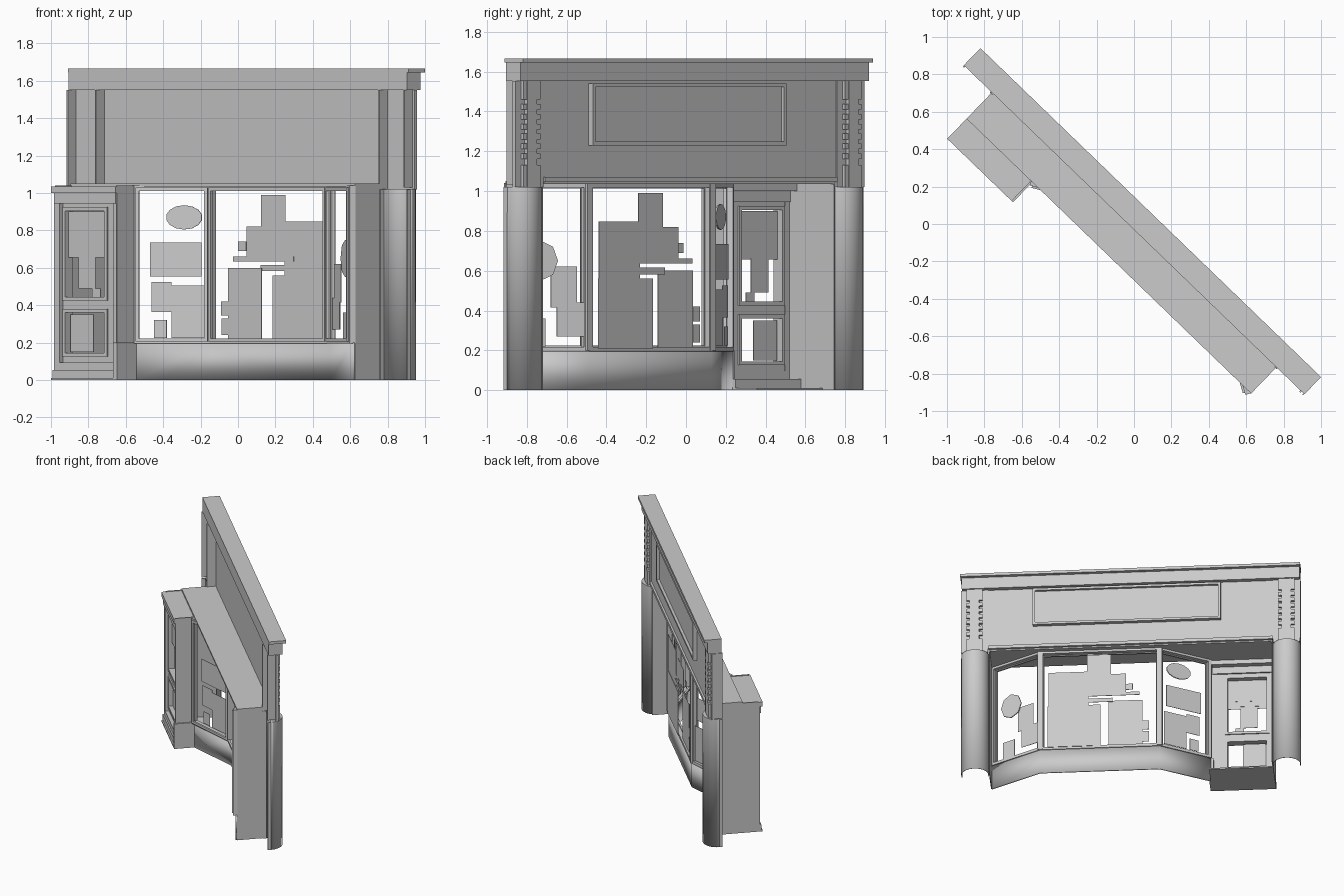
import bpy, bmesh, math
from mathutils import Matrix, Vector

cube = bpy.data.objects.get("Cube")
if cube:
    bpy.data.objects.remove(cube, do_unlink=True)

# One plain grey for the whole shopfront
grey = bpy.data.materials.new("plain_grey")
grey.use_nodes = True
colour = (.6, .6, .6, 1)
grey.diffuse_color = colour
grey.node_tree.nodes["Principled BSDF"].inputs["Base Color"].default_value = colour

# The facade stands diagonally: local x runs along it, local y points to the street
FACADE = Matrix.Rotation(math.radians(-44), 4, 'Z')


def finish(name, bm, place=None):
    mesh = bpy.data.meshes.new(name)
    bmesh.ops.recalc_face_normals(bm, faces=bm.faces)
    bm.to_mesh(mesh)
    bm.free()
    mesh.materials.append(grey)
    obj = bpy.data.objects.new(name, mesh)
    bpy.context.collection.objects.link(obj)
    obj.matrix_world = FACADE @ place if place else FACADE
    return obj


def boxes(name, items, place=None):
    """Each item is x0, x1, y0, y1, z0, z1."""
    bm = bmesh.new()
    for x0, x1, y0, y1, z0, z1 in items:
        mid = Vector((x0 + x1, y0 + y1, z0 + z1)) / 2
        size = Matrix.Diagonal((x1 - x0, y1 - y0, z1 - z0, 1))
        bmesh.ops.create_cube(bm, size=1, matrix=Matrix.Translation(mid) @ size)
    return finish(name, bm, place)


def ring(x0, x1, z0, z1, w, y0, y1):
    """Four bars around a rectangular opening."""
    return [(x0, x0 + w, y0, y1, z0, z1), (x1 - w, x1, y0, y1, z0, z1),
            (x0 + w, x1 - w, y0, y1, z0, z0 + w), (x0 + w, x1 - w, y0, y1, z1 - w, z1)]


def strip(name, points, z0, z1, thick, cap=False):
    """Smooth upright wall following a plan polyline."""
    bm = bmesh.new()
    low = [bm.verts.new((x, y, z0)) for x, y in points]
    high = [bm.verts.new((x, y, z1)) for x, y in points]
    for i in range(len(points) - 1):
        bm.faces.new((low[i], low[i + 1], high[i + 1], high[i]))
    if cap:
        bm.faces.new(high)
    obj = finish(name, bm)
    solid = obj.modifiers.new("thickness", 'SOLIDIFY')
    solid.thickness = thick
    solid.offset = 0
    bpy.ops.object.select_all(action='DESELECT')
    obj.select_set(True)
    bpy.context.view_layer.objects.active = obj
    bpy.ops.object.shade_smooth_by_angle(angle=math.radians(40))
    return obj


def posters(name, rects, place=None, y=0):
    boxes(name, [(x0, x1, y + i * .001, y + i * .001 + .003, z0, z1)
                 for i, (x0, x1, z0, z1) in enumerate(rects)], place)


def oval(name, x, z, rx, rz, sides, place):
    """Thin round sign hung in a window."""
    bm = bmesh.new()
    spin = Matrix.Rotation(math.pi / 2, 4, 'X')
    put = Matrix.Translation((x, .01, z)) @ Matrix.Diagonal((rx, 1, rz, 1)) @ spin
    bmesh.ops.create_cone(bm, cap_ends=True, segments=sides, radius1=1, radius2=1,
                          depth=.008, matrix=put)
    finish(name, bm, place)


# Overall limits of the facade and of the recess
L, R = -1.244, 1.288
IN_L, IN_R = -1.035, 1.08
BACK, BOX_BACK, DOOR_SIDE = -.217, -.366, -.556
FACE = .045

# Cornice
boxes("cornice", [(L, R, -.022, .106, 1.645, 1.667),
                  (L + .005, R - .01, -.022, .08, 1.552, 1.645)])

# Frieze board with stiffening fins on its back
boxes("frieze", [(L, R - .02, .035, FACE, 1.053, 1.552),
                 (IN_L, IN_R, .035, FACE + .015, 1.045, 1.07)])
boxes("frieze_fins", [(x, x + .01, -.03, .035, 1.03, 1.552)
                      for x in (L, IN_L, IN_R - .01, R - .03)])

# Sign board with raised rim
boxes("sign_rim", ring(-.65, .75, 1.23, 1.54, .018, FACE, .075))
boxes("sign_panel", [(-.64, .74, FACE, .055, 1.24, 1.53)])

# Notched pilasters and half round columns at both ends
for side, mid in (("left", (IN_R + R) / 2), ("right", (IN_L + L) / 2)):
    parts = [(mid - .1, mid + .1, .03, FACE + .005, 1.02, 1.552),
             (mid - .035, mid + .035, FACE, .07, 1.02, 1.552)]
    for i in range(6):
        z = 1.16 + i * .05
        parts.append((mid - .06, mid + .06, FACE, .068, z, z + .028))
    for z0, z1 in ((1.02, 1.13), (1.46, 1.552)):
        parts.append((mid - .06, mid + .06, FACE, .068, z0, z1))
    boxes(side + "_pilaster", parts)
    arc = [(mid + .102 * math.cos(a), .1 * math.sin(a) - .005)
           for a in (math.pi * i / 16 for i in range(17))]
    strip(side + "_column", arc, 0, 1.02, .004, cap=True)
    x = arc[0][0]
    boxes(side + "_column_edge", [(mid + s * .1 - .003, mid + s * .1 + .003, -.03, 0, 0, 1.02)
                                  for s in (-1, 1)])

# Recess side walls, flat roof and wall between bay and door
boxes("recess_walls", [(IN_R - .006, IN_R, BACK, .04, 0, 1.04),
                       (IN_L, IN_L + .006, BOX_BACK + .03, .04, 0, 1.04),
                       (DOOR_SIDE - .008, DOOR_SIDE, BOX_BACK + .01, BACK, 0, 1.04),
                       (DOOR_SIDE - .02, DOOR_SIDE + .01, BOX_BACK, BACK, 0, .2)])
boxes("recess_roof", [(IN_L, IN_R, BACK, .04, 1.035, 1.05)])

# Three sided bay: curved base and framed openings
bay = [(DOOR_SIDE, BACK), (-.19, -.01), (.7, -.01), (1.075, BACK - .005)]
strip("bay_base", bay, 0, .2, .01)
facets = []
for name, p, q in zip(("right", "centre", "left"), bay, bay[1:]):
    run = Vector(q) - Vector(p)
    place = (Matrix.Translation((p[0], p[1], 0))
             @ Matrix.Rotation(math.atan2(run.y, run.x), 4, 'Z'))
    facets.append(place)
    boxes(name + "_window_frame",
          ring(0, run.length, .195, 1.04, .022, -.025, .012)
          + ring(.012, run.length - .012, .205, 1.03, .018, -.035, -.02), place)
boxes("bay_corner_posts", [(x - .02, x + .02, -.035, .006, .2, 1.04) for x in (-.19, .7)])

# Notices hung inside the bay windows
posters("centre_notices_back", [
    (-.062, .19, .21, .6), (-.112, -.06, .345, .42), (-.112, -.06, .24, .33),
    (.01, .07, .69, .74)], y=-.014)
posters("centre_notices_front", [
    (.17, .35, .64, .99), (.06, .32, .64, .82), (-.04, .41, .635, .662),
    (.34, .637, .21, .847), (.16, .37, .582, .615), (.25, .645, .21, .56)], y=.002)
posters("right_notices", [
    (.082, .366, .555, .735), (.092, .2, .365, .525),
    (.2, .387, .225, .505), (.104, .174, .225, .32)], facets[0])
posters("left_notices", [
    (.058, .194, .415, .62), (.01, .163, .27, .44), (.223, .327, .22, .36)], facets[2])
oval("right_wreath", .269, .87, .1, .065, 14, facets[0])
oval("left_shield_sign", .25, .65, .09, .1, 8, facets[2])

# Entrance box: surround, stepped head and floor
boxes("door_surround",
      ring(IN_L, DOOR_SIDE, .055, 1.0, .04, -.345, -.27)
      + [(IN_L, DOOR_SIDE, BOX_BACK, BACK, 1.0, 1.035),
         (IN_L + .01, DOOR_SIDE - .01, BOX_BACK + .01, -.26, .945, 1.0)])
boxes("entrance_floor", [(IN_L, DOOR_SIDE, BOX_BACK, -.04, 0, .01),
                         (IN_L, DOOR_SIDE, BOX_BACK + .01, -.19, .01, .055)])

# Door leaf with two glazed openings and raised mouldings
D0, D1 = -1.0, -.595
leaf = [(D0, -.987, -.316, -.273, .055, .95), (-.667, D1, -.316, -.273, .055, .95)]
leaf += [(-.987, -.667, -.316, -.273, z0, z1)
         for z0, z1 in ((.055, .13), (.375, .43), (.92, .95))]
boxes("door_leaf", leaf)
boxes("door_mouldings", ring(-.99, -.66, .425, .925, .02, -.326, -.264)
      + ring(-.99, -.66, .125, .38, .02, -.326, -.264))
posters("door_notices", [
    (-.98, -.675, .655, .9), (-.93, -.736, .72, .85), (-.93, -.736, .675, .71),
    (-.9, -.774, .49, .66), (-.8, -.737, .44, .49), (-.96, -.79, .15, .35)], y=-.3)
